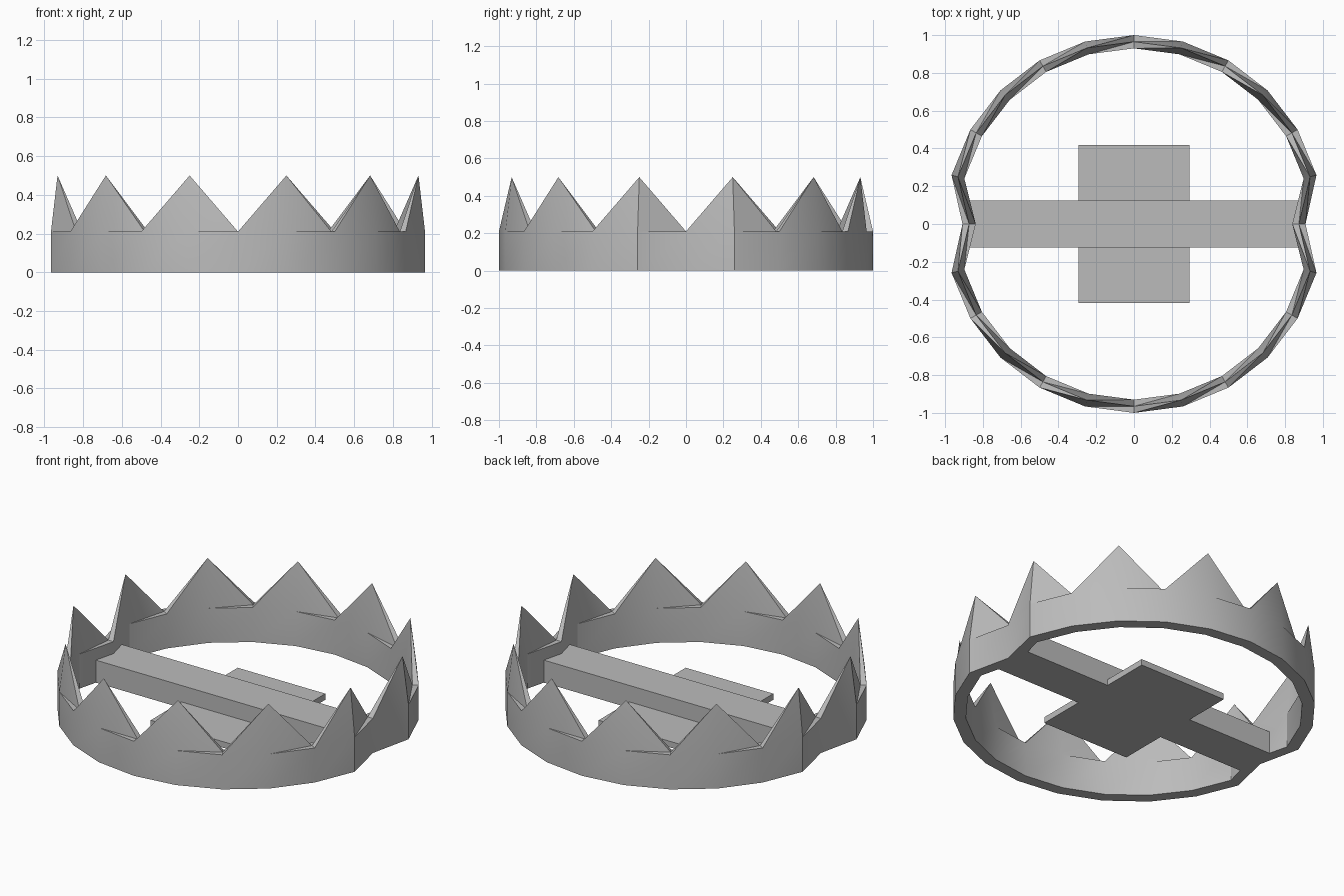
import bpy, bmesh
from math import sin, cos, pi, radians

cube = bpy.data.objects.get("Cube")
if cube:
    bpy.data.objects.remove(cube, do_unlink=True)

SEGMENTS = 24
WALL_TOP, TIP_TOP = 0.21, 0.5
OUTER, MIDDLE, INNER = 1.0, 0.965, 0.93
PINCH = 0.092   # how far the jaw hinges dip inwards

steel = bpy.data.materials.new("steel_grey")
steel.use_nodes = True
grey = (0.5, 0.5, 0.5, 1)
steel.diffuse_color = grey
steel.node_tree.nodes["Principled BSDF"].inputs["Base Color"].default_value = grey


def make_object(name, bm):
    bmesh.ops.recalc_face_normals(bm, faces=bm.faces)
    mesh = bpy.data.meshes.new(name)
    bm.to_mesh(mesh)
    bm.free()
    mesh.materials.append(steel)
    obj = bpy.data.objects.new(name, mesh)
    bpy.context.collection.objects.link(obj)
    return obj


def make_box(name, half_x, half_y, height):
    bm = bmesh.new()
    bmesh.ops.create_cube(bm, size=2)
    for v in bm.verts:
        v.co.x *= half_x
        v.co.y *= half_y
        v.co.z = height if v.co.z > 0 else 0
    return make_object(name, bm)


# Toothed ring: each section is a wall with a ridge, raised at every other section
bm = bmesh.new()
sections = []
for i in range(SEGMENTS):
    angle = 2 * pi * i / SEGMENTS
    dip = PINCH if i % (SEGMENTS // 2) == 0 else 0
    ridge = TIP_TOP if i % 2 else WALL_TOP
    profile = [(OUTER, 0), (OUTER, WALL_TOP), (MIDDLE, ridge),
               (INNER, WALL_TOP), (INNER, 0)]
    sections.append([bm.verts.new(((r - dip) * cos(angle), (r - dip) * sin(angle), z))
                     for r, z in profile])

for i, a in enumerate(sections):
    b = sections[(i + 1) % SEGMENTS]
    # outer wall, inner wall and underside
    for j, k in ((0, 1), (3, 4), (4, 0)):
        bm.faces.new((a[j], b[j], b[k], a[k]))
    # outer and inner tooth slopes, split along fixed diagonals
    bm.faces.new((a[1], b[1], b[2]))
    bm.faces.new((a[1], b[2], a[2]))
    bm.faces.new((a[2], b[2], b[3]))
    bm.faces.new((a[2], b[3], a[3]))

ring = make_object("toothed_jaw_ring", bm)
for obj in bpy.context.selected_objects:
    obj.select_set(False)
ring.select_set(True)
bpy.context.view_layer.objects.active = ring
bpy.ops.object.shade_smooth_by_angle(angle=radians(30))

# Base bar across the hinges, and the trigger plate
make_box("base_bar", 0.87, 0.125, 0.137)
make_box("trigger_plate", 0.295, 0.418, 0.037)
